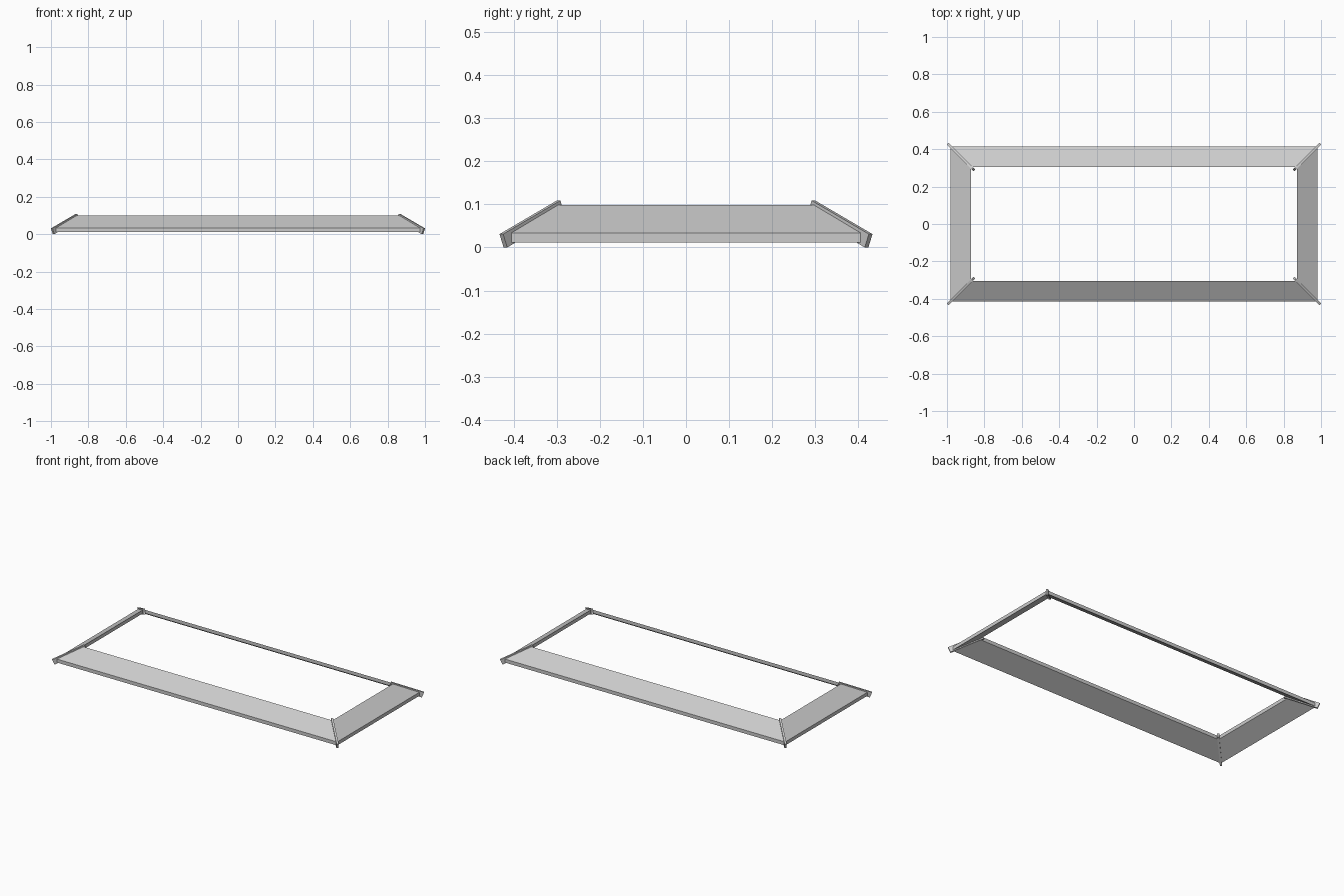
import bpy
import bmesh
from mathutils import Vector

if "Cube" in bpy.data.objects:
    bpy.data.objects.remove(bpy.data.objects["Cube"], do_unlink=True)

grey = bpy.data.materials.new("light_grey")
grey.use_nodes = True
colour = (0.6, 0.6, 0.6, 1)
grey.diffuse_color = colour
grey.node_tree.nodes["Principled BSDF"].inputs["Base Color"].default_value = colour

STRETCH = 0.567     # extra half-length along x compared with y
BAR_WIDTH = 0.012

# Sections as (distance outward, height)
PANEL = [(0.414, 0.012), (0.414, 0.034), (0.305, 0.099), (0.305, 0.077)]
BAR = [(0.4195, 0), (0.429, 0.031), (0.296, 0.109), (0.287, 0.078)]


def loft(name, start, end):
    """Solid between two matching end sections."""
    bm = bmesh.new()
    a = [bm.verts.new(p) for p in start]
    b = [bm.verts.new(p) for p in end]
    bm.faces.new(a)
    bm.faces.new(b[::-1])
    for i in range(len(a)):
        j = (i + 1) % len(a)
        bm.faces.new((a[j], a[i], b[i], b[j]))
    bmesh.ops.recalc_face_normals(bm, faces=bm.faces)
    mesh = bpy.data.meshes.new(name)
    bm.to_mesh(mesh)
    bm.free()
    mesh.materials.append(grey)
    obj = bpy.data.objects.new(name, mesh)
    bpy.context.collection.objects.link(obj)


def corner(section, sx, sy):
    """Place a section in the mitre plane of one corner."""
    return [Vector((sx * (r + STRETCH), sy * r, z)) for r, z in section]


# Sloping panels, mitred at the corners
for s, long_name, short_name in ((-1, "front_panel", "right_panel"),
                                 (1, "back_panel", "left_panel")):
    loft(long_name, corner(PANEL, -1, s), corner(PANEL, 1, s))
    loft(short_name, corner(PANEL, s, -1), corner(PANEL, s, 1))

# Hip bars covering the mitre joints
for sx, side in ((-1, "right"), (1, "left")):
    for sy, end in ((-1, "front"), (1, "back")):
        across = Vector((-sy, sx, 0)).normalized() * BAR_WIDTH / 2
        section = corner(BAR, sx, sy)
        loft(f"{end}_{side}_hip_bar",
             [p - across for p in section], [p + across for p in section])
